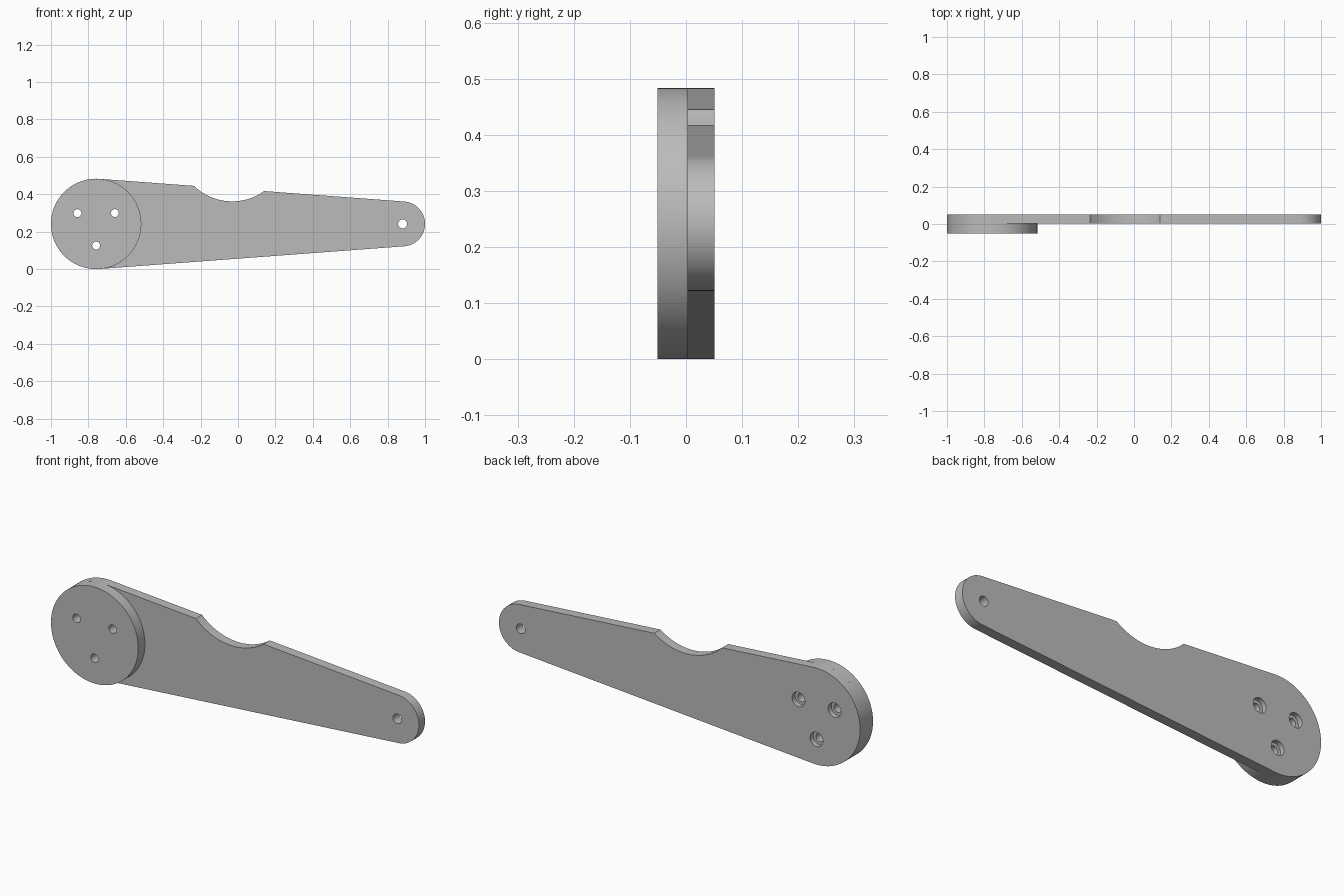
import bpy
import bmesh
from math import sin, cos, pi, asin, atan2, radians

cube = bpy.data.objects.get("Cube")
if cube:
    bpy.data.objects.remove(cube, do_unlink=True)

# Main sizes
Z0 = 0.2415                       # height of the arm's centre line
BIG_X, BIG_R = -0.7585, 0.2415    # hub end
TIP_X, TIP_R = 0.88, 0.12         # narrow end
FRONT, SPLIT, BACK = -0.051, 0.0025, 0.051
BOLTS = [(BIG_X + 0.1155 * cos(a), Z0 + 0.1155 * sin(a))
         for a in (radians(30), radians(150), radians(270))]

grey = bpy.data.materials.new("plain_grey")
grey.use_nodes = True
grey.diffuse_color = (0.5, 0.5, 0.5, 1)
grey.node_tree.nodes["Principled BSDF"].inputs["Base Color"].default_value = (0.5, 0.5, 0.5, 1)


def arc(cx, cz, r, a0, a1, n):
    return [(cx + r * cos(a0 + (a1 - a0) * i / n), cz + r * sin(a0 + (a1 - a0) * i / n))
            for i in range(n + 1)]


def prism(name, outline, y0, y1):
    """Extrude an x-z outline from y0 to y1."""
    bm = bmesh.new()
    face = bm.faces.new([bm.verts.new((x, y0, z)) for x, z in outline])
    out = bmesh.ops.extrude_face_region(bm, geom=[face])
    moved = [v for v in out["geom"] if isinstance(v, bmesh.types.BMVert)]
    bmesh.ops.translate(bm, verts=moved, vec=(0, y1 - y0, 0))
    bmesh.ops.recalc_face_normals(bm, faces=bm.faces)
    mesh = bpy.data.meshes.new(name)
    bm.to_mesh(mesh)
    bm.free()
    mesh.materials.append(grey)
    obj = bpy.data.objects.new(name, mesh)
    bpy.context.collection.objects.link(obj)
    return obj


def drill(obj, x, z, r, y0, y1):
    """Cut a round hole, then remove the cutter."""
    cutter = prism("hole_cutter", arc(x, z, r, 0, 2 * pi, 32)[:-1], y0, y1)
    cutter.hide_render = True
    mod = obj.modifiers.new("hole", 'BOOLEAN')
    mod.operation, mod.solver, mod.object = 'DIFFERENCE', 'EXACT', cutter
    bpy.context.view_layer.objects.active = obj
    bpy.ops.object.modifier_apply(modifier=mod.name)
    bpy.data.objects.remove(cutter, do_unlink=True)


# Arm plate: two round ends joined by tangent lines, with a shallow top notch
tilt = asin((BIG_R - TIP_R) / (TIP_X - BIG_X))
up = pi / 2 - tilt
NOTCH_X, NOTCH_Z, NOTCH_R = -0.031, 0.655, 0.293
left = atan2(0.445 - NOTCH_Z, -0.235 - NOTCH_X) + 2 * pi
right = atan2(0.417 - NOTCH_Z, 0.14 - NOTCH_X) + 2 * pi
outline = (arc(BIG_X, Z0, BIG_R, 2 * pi - up, up, 64)
           + arc(NOTCH_X, NOTCH_Z, NOTCH_R, left, right, 28)
           + arc(TIP_X, Z0, TIP_R, up, -up, 40))
plate = prism("arm_plate", outline, SPLIT, BACK)

# Round hub boss on the front
hub = prism("hub_disc", arc(BIG_X, Z0, BIG_R, 0, 2 * pi, 96)[:-1], FRONT, SPLIT)

# Bolt holes, counterbored from the back, and the tip hole
for x, z in BOLTS:
    drill(hub, x, z, 0.021, FRONT - 0.1, BACK + 0.1)
    drill(plate, x, z, 0.021, FRONT - 0.1, BACK + 0.1)
    drill(plate, x, z, 0.036, BACK - 0.025, BACK + 0.1)
drill(plate, TIP_X, Z0, 0.024, FRONT - 0.1, BACK + 0.1)

# Smooth the round walls and keep the rims crisp
for obj in (plate, hub):
    bpy.ops.object.select_all(action='DESELECT')
    obj.select_set(True)
    bpy.context.view_layer.objects.active = obj
    bpy.ops.object.shade_smooth_by_angle(angle=radians(30))
